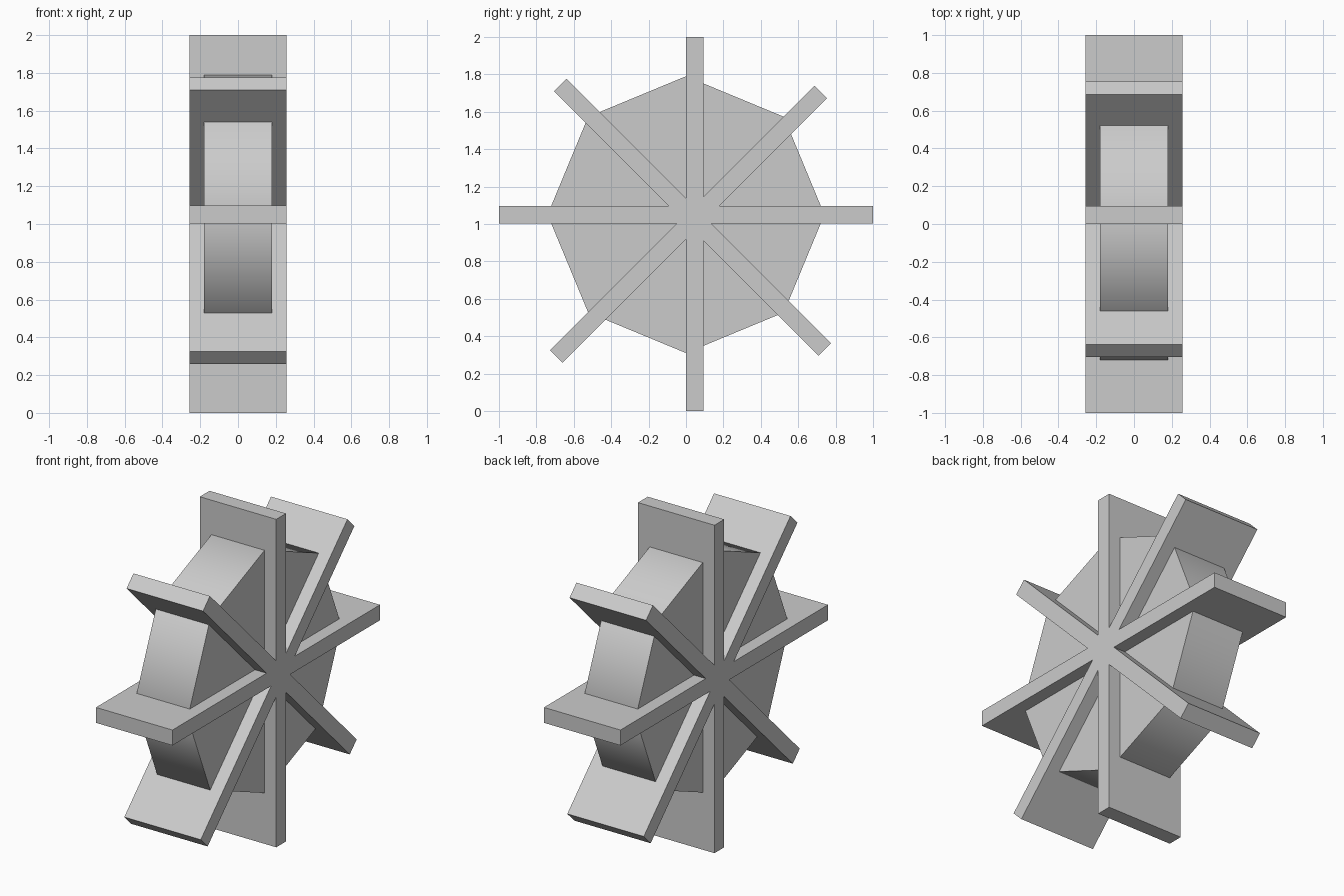
import bpy
from math import radians

old = bpy.data.objects.get("Cube")
if old:
    bpy.data.objects.remove(old, do_unlink=True)

# One plain grey for the whole wheel
GREY = (0.6, 0.6, 0.6, 1)
grey = bpy.data.materials.new("plain_grey")
grey.use_nodes = True
grey.diffuse_color = GREY
grey.node_tree.nodes["Principled BSDF"].inputs["Base Color"].default_value = GREY

WIDTH, THICK, LENGTH = 0.516, 0.094, 2.0


def finish(name):
    obj = bpy.context.object
    obj.name = obj.data.name = name
    bpy.ops.object.transform_apply(location=False, rotation=True, scale=True)
    obj.data.materials.append(grey)
    return obj


def paddle(name, y, z, angle):
    bpy.ops.mesh.primitive_cube_add(size=1, location=(0, y, z),
                                    rotation=(radians(angle), 0, 0))
    bpy.context.object.scale = (WIDTH, THICK, LENGTH)
    return finish(name)


# Crossed full-length boards, each slightly off the hub centre
wheel = paddle("paddles", 0.047, 1.0, 0)
boards = [paddle("horizontal_board", 0, 1.05, 90),
          paddle("rising_board", 0.013, 0.998, -45),
          paddle("falling_board", 0.035, 1.036, 45)]

# Merge the boards into one star
bpy.context.view_layer.objects.active = wheel
for board in boards:
    union = wheel.modifiers.new("merge", "BOOLEAN")
    union.operation = "UNION"
    union.solver = "EXACT"
    union.object = board
    bpy.ops.object.modifier_apply(modifier=union.name)
    bpy.data.objects.remove(board, do_unlink=True)

# Eight-sided drum with softly shaded rim and sharp ends
bpy.ops.mesh.primitive_cylinder_add(vertices=8, radius=0.74, depth=0.358,
                                    location=(0, 0, 1.05),
                                    rotation=(0, radians(90), 0))
finish("drum")
bpy.ops.object.shade_smooth_by_angle(angle=radians(60))
